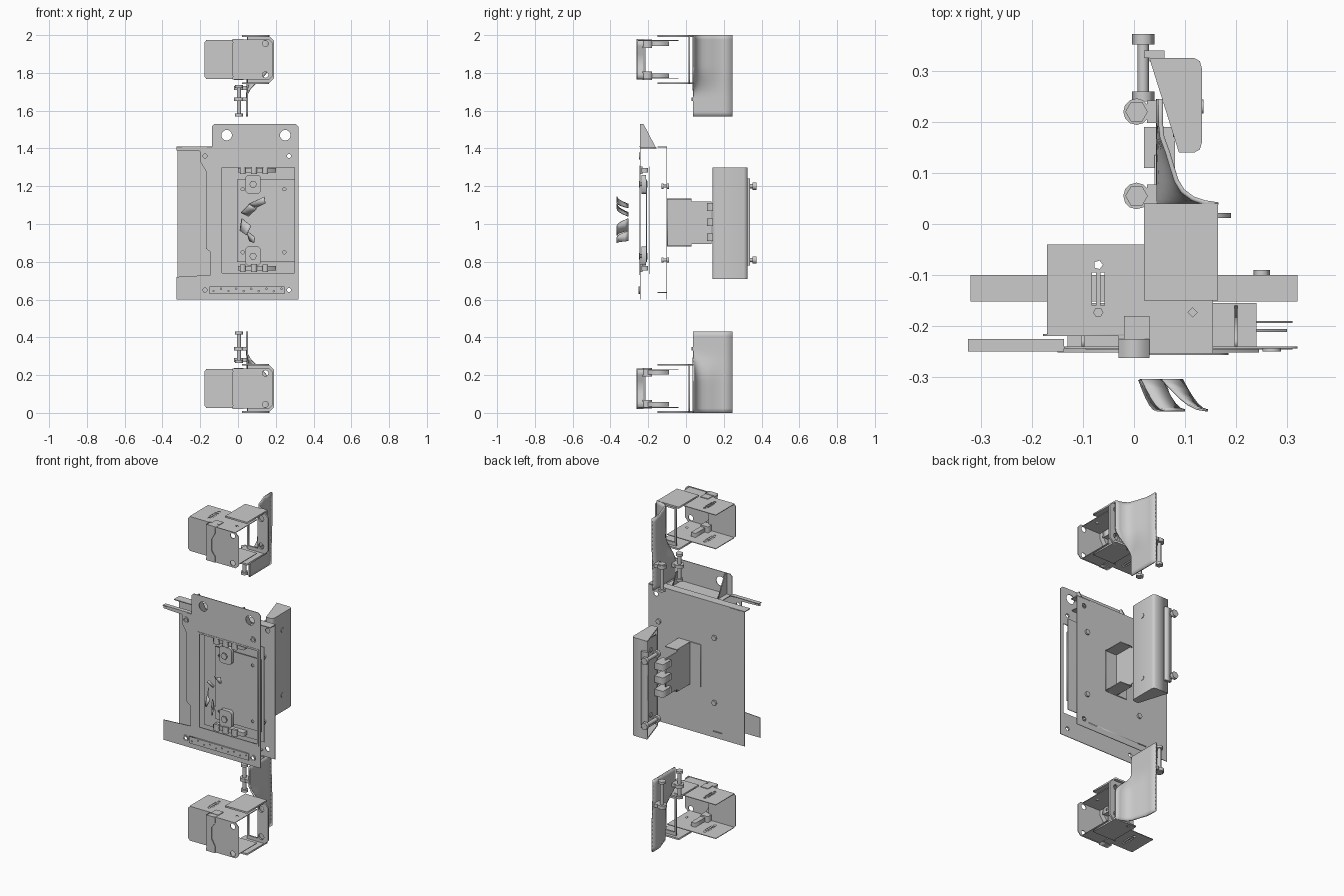
import bpy, bmesh, math
from mathutils import Matrix, Vector

AX = {'x': Matrix(((0, 0, 1, 0), (1, 0, 0, 0), (0, 1, 0, 0), (0, 0, 0, 1))),   # outline in y,z
      'y': Matrix(((1, 0, 0, 0), (0, 0, -1, 0), (0, 1, 0, 0), (0, 0, 0, 1))),  # outline in x,z
      'z': Matrix.Identity(4)}                                                # outline in x,y
clamp_parts = []


def rect(a, b, c, d, ch=0.0):
    if not ch:
        return [(a, b), (c, b), (c, d), (a, d)]
    return [(a + ch, b), (c - ch, b), (c, b + ch), (c, d - ch),
            (c - ch, d), (a + ch, d), (a, d - ch), (a, b + ch)]


def circ(u, v, r, n=16):
    return [(u + r * math.cos(2 * math.pi * i / n), v + r * math.sin(2 * math.pi * i / n)) for i in range(n)]


def plate(name, axis, lo, hi, outline, holes=()):
    """Flat outline with holes, extruded along axis from lo to hi."""
    cu = bpy.data.curves.new(name, 'CURVE')
    cu.dimensions, cu.fill_mode, cu.extrude = '2D', 'BOTH', (hi - lo) / 2
    for loop in [outline, *holes]:
        s = cu.splines.new('POLY')
        s.points.add(len(loop) - 1)
        for p, (u, v) in zip(s.points, loop):
            p.co = (u, v, 0, 1)
        s.use_cyclic_u = True
    o = bpy.data.objects.new(name, cu)
    bpy.context.collection.objects.link(o)
    bpy.ops.object.select_all(action='DESELECT')
    o.select_set(True)
    bpy.context.view_layer.objects.active = o
    bpy.ops.object.convert(target='MESH')
    o = bpy.context.object
    shift = Vector([(lo + hi) / 2 if k == axis else 0 for k in 'xyz'])
    o.data.transform(Matrix.Translation(shift) @ AX[axis])
    return o


def box(name, x0, x1, y0, y1, z0, z1):
    return plate(name, 'z', z0, z1, rect(x0, y0, x1, y1))


def bolt(name, axis, u, v, lo, hi, r, head):
    """Shaft with hexagonal heads on both ends."""
    parts = [plate(name, axis, lo, hi, circ(u, v, r, 12))]
    for i, (a, b) in enumerate(((lo, lo + head), (hi - head, hi))):
        parts.append(plate(f"{name}_head_{i}", axis, a, b, circ(u, v, r * 2, 6)))
    return parts


def sheet(name, rows, thick):
    bm = bmesh.new()
    vs = [[bm.verts.new(p) for p in row] for row in rows]
    for a, b in zip(vs, vs[1:]):
        for i in range(len(a) - 1):
            bm.faces.new((a[i], a[i + 1], b[i + 1], b[i]))
    bmesh.ops.recalc_face_normals(bm, faces=bm.faces)
    me = bpy.data.meshes.new(name)
    bm.to_mesh(me)
    bm.free()
    o = bpy.data.objects.new(name, me)
    bpy.context.collection.objects.link(o)
    m = o.modifiers.new("thickness", 'SOLIDIFY')
    m.thickness, m.offset = thick, 0
    for p in me.polygons:
        p.use_smooth = True
    bpy.ops.object.select_all(action='DESELECT')
    o.select_set(True)
    bpy.context.view_layer.objects.active = o
    bpy.ops.object.shade_smooth_by_angle()
    return o


# ---- central housing: back plate and cut-out front panel ----
screws = [(-0.12, 0.81), (-0.12, 1.2), (0.25, 0.81), (0.25, 1.2)]
plate("back_plate", 'y', -0.104, -0.1, rect(-0.32, 0.6, 0.32, 1.41),
      [circ(u, v, 0.01, 10) for u, v in screws] + [circ(0.27, 0.65, 0.014), circ(0.27, 1.36, 0.014)])
box("back_plate_top_lip", -0.32, 0.32, -0.152, -0.1, 1.405, 1.41)
box("back_plate_bottom_lip", -0.17, 0.24, -0.15, -0.1, 0.635, 0.64)
panel = [(-0.325, 0.6), (0.32, 0.6), (0.32, 1.515), (0.305, 1.53), (-0.125, 1.53), (-0.137, 1.518),
         (-0.137, 1.41), (-0.325, 1.41), (-0.325, 1.39), (-0.2, 1.385), (-0.2, 1.33), (-0.17, 1.28),
         (-0.17, 0.87), (-0.145, 0.85), (-0.145, 0.73), (-0.325, 0.72)]
corners = [(-0.175, 1.36), (0.27, 1.36), (-0.175, 0.65), (0.27, 0.65)]
plate("front_panel", 'y', -0.244, -0.24, panel,
      [circ(-0.06, 1.47, 0.028), circ(0.25, 1.47, 0.028), rect(-0.09, 0.735, 0.305, 1.305)]
      + [circ(u, v, 0.012) for u, v in corners])
for i, (u, v) in enumerate(corners):
    plate(f"corner_washer_{i}", 'y', -0.25, -0.244, circ(u, v, 0.018), [circ(u, v, 0.011)])
box("front_panel_top_lip", -0.325, -0.137, -0.25, -0.225, 1.407, 1.411)
box("panel_ledge", -0.13, 0.24, -0.24, -0.155, 1.4, 1.404)
for i, x in enumerate((-0.1, 0.2)):
    plate(f"top_gusset_{i}", 'x', x - 0.003, x + 0.003, [(-0.24, 1.405), (-0.16, 1.405), (-0.225, 1.53), (-0.24, 1.53)])
plate("bottom_vent_strip", 'y', -0.252, -0.244, rect(-0.15, 0.63, 0.245, 0.67),
      [circ(-0.13 + 0.04 * i, 0.645 + 0.012 * (i % 2), 0.004, 8) for i in range(10)])

# ---- recessed mechanism behind the window ----
plate("recess_plate", 'y', -0.194, -0.19, rect(-0.09, 0.735, 0.31, 1.305))
plate("inner_plate", 'y', -0.212, -0.206, rect(-0.005, 0.8, 0.3, 1.235),
      [circ(u, v, 0.009, 10) for u in (0.025, 0.245) for v in (0.85, 1.185)])
plate("window_frame", 'y', -0.246, -0.24, rect(-0.095, 0.73, 0.31, 1.31), [rect(-0.085, 0.74, 0.3, 1.3)])
for i, (z0, z1) in enumerate(((0.78, 0.88), (1.16, 1.26))):
    plate(f"slider_block_{i}", 'y', -0.235, -0.212, rect(0.04, z0, 0.12, z1, 0.012))
    bolt(f"slider_pivot_{i}", 'y', 0.08, (z0 + z1) / 2, -0.25, -0.205, 0.01, 0.008)
for i, z in enumerate((0.765, 1.285)):
    box(f"slider_rail_{i}", 0.0, 0.2, -0.235, -0.2, z - 0.012, z + 0.012)
    for j in range(3):
        box(f"rail_clip_{i}_{j}", 0.01 + 0.06 * j, 0.04 + 0.06 * j, -0.245, -0.23, z - 0.02, z + 0.02)
for i, (u, v) in enumerate(screws):
    bolt(f"housing_screw_{i}", 'y', u, v, -0.13, -0.09, 0.008, 0.012)

# ---- curved vanes floating in front ----
vanes = [[(0.055, 1.105), (0.14, 1.145), (0.145, 1.11), (0.095, 1.085)],
         [(0.015, 1.06), (0.06, 1.105), (0.1, 1.08), (0.055, 1.04)],
         [(0.02, 1.03), (0.07, 0.99), (0.045, 0.94), (0.01, 0.965)],
         [(0.045, 0.965), (0.09, 0.93), (0.085, 0.9), (0.06, 0.91)]]
for k, (a, b, c, d) in enumerate(vanes):
    rows = []
    for i in range(6):
        t = i / 5
        y = -0.305 - 0.06 * math.sin(t * math.pi / 2)
        rows.append([(a[0] + (b[0] - a[0]) * t, y, a[1] + (b[1] - a[1]) * t),
                     (d[0] + (c[0] - d[0]) * t, y, d[1] + (c[1] - d[1]) * t)])
    sheet(f"vane_{k}", rows, 0.004)

# ---- handle: hollow pull with closed ends, and its bracket ----
skin = [(0.088, 0.14), (0.118, 0.14), (0.129, 0.146), (0.133, 0.16), (0.133, 0.305), (0.129, 0.319), (0.118, 0.325), (0.03, 0.325)]
inner = [(0.03, 0.318), (0.116, 0.318), (0.126, 0.305), (0.126, 0.16), (0.116, 0.147), (0.088, 0.147)]
plate("handle_shell", 'z', 0.715, 1.295, skin + inner)
for i, (z0, z1) in enumerate(((0.71, 0.717), (1.293, 1.3))):
    plate(f"handle_end_{i}", 'z', z0, z1, skin)
plate("handle_backing_plate", 'x', 0.076, 0.082, rect(0.17, 0.74, 0.315, 1.27))
box("handle_rail", 0.02, 0.06, 0.325, 0.34, 0.78, 1.24)
plate("bracket_wall", 'x', 0.04, 0.046, [(-0.1, 0.88), (0.03, 0.88), (0.03, 0.895), (0.135, 0.895), (0.135, 1.12),
                                        (0.03, 1.12), (0.03, 1.135), (-0.1, 1.135)])
for i, z in enumerate((0.88, 1.13)):
    box(f"bracket_flange_{i}", 0.04, 0.12, -0.1, 0.03, z, z + 0.005)
plate("bracket_base", 'y', -0.1, -0.094, rect(-0.03, 0.88, 0.12, 1.135))
for i, z in enumerate((0.93, 1.01, 1.09)):
    box(f"bracket_hinge_{i}", 0.02, 0.08, 0.11, 0.19, z - 0.02, z + 0.02)
for i, z in enumerate((0.81, 1.2)):
    bolt(f"handle_bolt_{i}", 'y', 0.018, z, 0.24, 0.372, 0.011, 0.02)
    bolt(f"handle_side_screw_{i}", 'x', 0.23, z, 0.07, 0.136, 0.007, 0.004)

# ---- upper clamp unit (mirrored below for the lower one) ----
before = set(bpy.data.objects)
plate("clamp_front_cover", 'y', -0.219, -0.215, rect(-0.178, 1.767, 0.0, 1.973, 0.012))
plate("clamp_front_plate", 'y', -0.257, -0.253, rect(-0.03, 1.765, 0.185, 1.977, 0.02),
      [circ(0.145, 1.955, 0.016), circ(0.145, 1.79, 0.016)])
deck = [(-0.17, -0.215), (-0.03, -0.215), (-0.03, -0.255), (0.155, -0.255), (0.155, -0.04), (-0.17, -0.04)]
slots = [rect(-0.082, -0.16, -0.074, -0.095), rect(-0.066, -0.16, -0.058, -0.095),
         circ(-0.07, -0.08, 0.009, 5), circ(-0.07, -0.173, 0.009, 6), circ(0.115, -0.173, 0.009, 4)]
for i, z in enumerate((1.767, 1.969)):
    plate(f"clamp_deck_{i}", 'z', z, z + 0.004, deck, slots)
for i, z in enumerate((1.74, 1.99)):
    box(f"bracket_frame_{i}", 0.02, 0.165, -0.15, 0.04, z, z + 0.01)
plate("bracket_frame_back", 'y', 0.012, 0.022,
      [(0.05, 1.74), (0.16, 1.74), (0.19, 1.77), (0.19, 1.97), (0.16, 2.0), (0.05, 2.0)],
      [circ(0.145, 1.955, 0.018), circ(0.145, 1.79, 0.018), rect(0.06, 1.77, 0.12, 1.97)])
plate("latch_bar", 'y', -0.262, -0.225, [(-0.03, 1.765), (0.03, 1.765), (0.03, 1.8), (0.008, 1.83), (0.008, 1.9),
                                        (0.03, 1.94), (0.03, 1.98), (-0.03, 1.98), (-0.02, 1.9), (-0.02, 1.83)])
for i, z in enumerate((1.785, 1.955)):
    box(f"latch_knuckle_{i}", -0.02, 0.03, -0.23, -0.18, z - 0.022, z + 0.022)
    box(f"latch_finger_{i}", 0.0, 0.03, -0.2, -0.09, z - 0.012, z + 0.012)
# flared arm: flat at the lower end, sweeping outward to the bracket at the top
prof = [(0.052, 0.245), (0.052, 0.2), (0.055, 0.17), (0.066, 0.14), (0.075, 0.11),
        (0.083, 0.085), (0.095, 0.065), (0.115, 0.05), (0.138, 0.042), (0.165, 0.038)]
rows = []
for i in range(19):
    z = 1.57 + 0.43 * i / 18
    t = min(1, max(0, (z - 1.68) / 0.15))
    w = t * t * (3 - 2 * t)
    rows.append([(0.048 + (x - 0.048) * w, y, z) for x, y in prof])
sheet("flared_arm", rows, 0.009)
# pivot lugs and their vertical bolts
for i, (y, z) in enumerate(((0.055, 1.66), (0.22, 1.72))):
    lug = circ(0.005, y, 0.026, 12)
    plate(f"pivot_lug_{i}", 'z', z - 0.01, z + 0.01, lug, [circ(0.005, y, 0.01, 8)])
    box(f"pivot_lug_arm_{i}", 0.025, 0.048, y - 0.022, y + 0.022, z - 0.01, z + 0.01)
    bolt(f"pivot_bolt_{i}", 'z', 0.005, y, 1.57, 1.735, 0.011, 0.014)
clamp_parts = [o for o in bpy.data.objects if o not in before]
flip = Matrix.Translation((0, 0, 2)) @ Matrix.Diagonal((1, 1, -1, 1))
for o in clamp_parts:
    c = o.copy()
    c.data = o.data.copy()
    c.name = "lower_" + o.name
    c.data.transform(flip)
    c.data.flip_normals()
    bpy.context.collection.objects.link(c)
